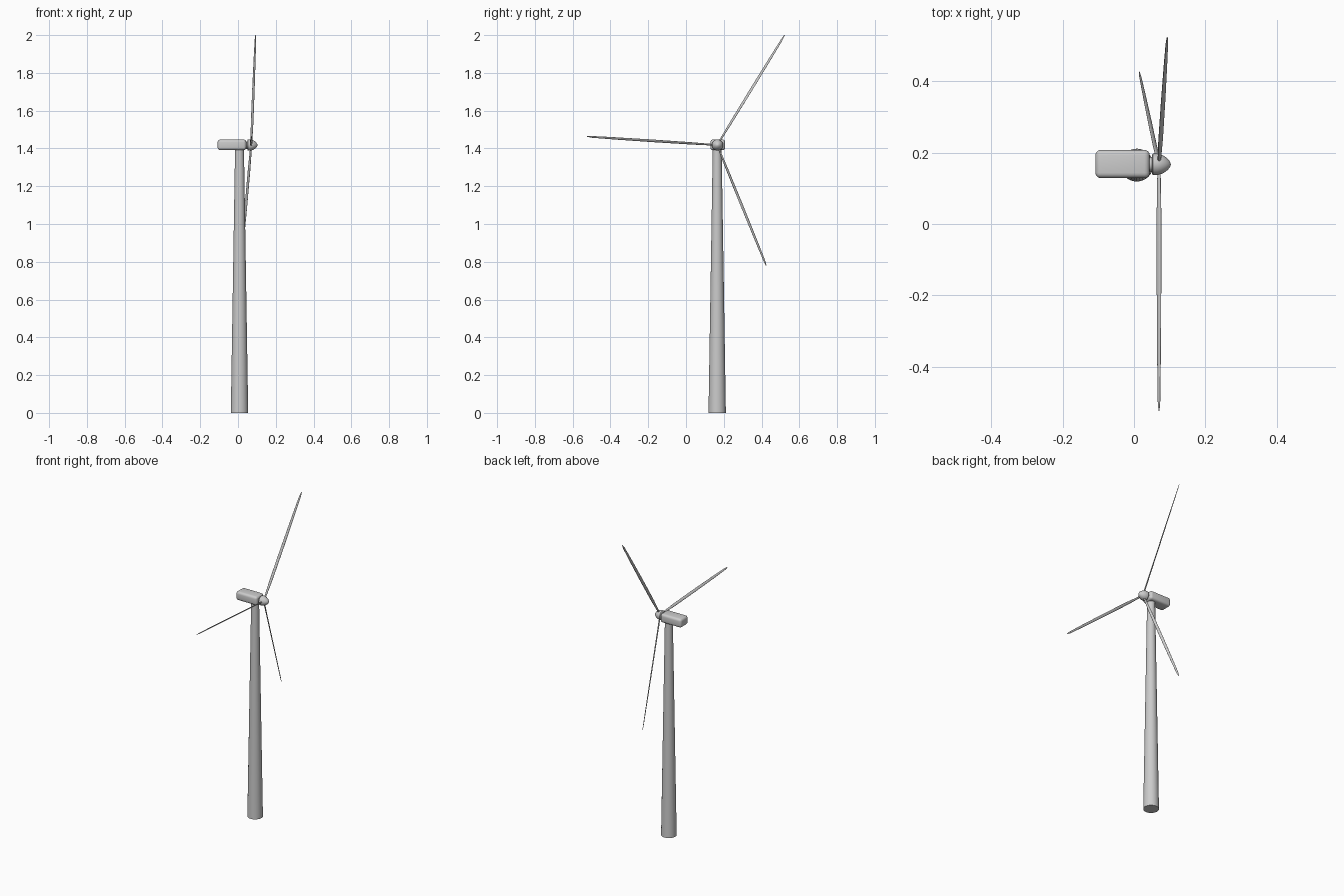
import bpy, bmesh, math
from mathutils import Vector, Matrix

if "Cube" in bpy.data.objects:
    bpy.data.objects.remove(bpy.data.objects["Cube"])

HUB = Vector((0.070, 0.165, 1.418))
TX, TY = 0.008, 0.165


def finish(name, bm, angle=40):
    bmesh.ops.recalc_face_normals(bm, faces=bm.faces)
    me = bpy.data.meshes.new(name)
    bm.to_mesh(me)
    bm.free()
    ob = bpy.data.objects.new(name, me)
    bpy.context.collection.objects.link(ob)
    bpy.context.view_layer.objects.active = ob
    ob.select_set(True)
    bpy.ops.object.shade_smooth_by_angle(angle=math.radians(angle))
    ob.select_set(False)
    return ob


def loft(name, sections, angle=40):
    """Skin a list of point rings and cap both ends."""
    bm = bmesh.new()
    rings = [[bm.verts.new(p) for p in s] for s in sections]
    n = len(rings[0])
    for a, b in zip(rings, rings[1:]):
        for i in range(n):
            j = (i + 1) % n
            bm.faces.new((a[i], a[j], b[j], b[i]))
    bm.faces.new(rings[0])
    bm.faces.new(rings[-1])
    return finish(name, bm, angle)


def ring(c, u, v, ru, rv, n=32):
    c, u, v = Vector(c), Vector(u), Vector(v)
    return [c + u * ru * math.cos(t) + v * rv * math.sin(t)
            for t in (2 * math.pi * i / n for i in range(n))]


X, Y, Z = Vector((1, 0, 0)), Vector((0, 1, 0)), Vector((0, 0, 1))

# Tapered tower
loft("tower", [ring((TX, TY, z), X, Y, r, r) for z, r in
               ((0, 0.046), (1.40, 0.0235))])

# Nacelle: rounded box
bm = bmesh.new()
bmesh.ops.create_cube(bm, size=1, matrix=Matrix.Translation((-0.032, 0.168, 1.419))
                      @ Matrix.Diagonal((0.152, 0.079, 0.057, 1)))
bmesh.ops.bevel(bm, geom=bm.edges[:], offset=0.015, segments=4, profile=0.5,
                affect='EDGES')
finish("nacelle", bm)

# Rotor shaft and bullet-shaped spinner
HY, HZ = 0.167, 1.418
loft("rotor_shaft", [ring((x, HY, HZ), Y, Z, 0.02, 0.02) for x in (0.03, 0.06)])
loft("spinner", [ring((x, HY, HZ), Y, Z, r, r) for x, r in
                 ((0.050, 0.026), (0.053, 0.030), (0.065, 0.030), (0.077, 0.027),
                  (0.088, 0.021), (0.096, 0.014), (0.101, 0.007), (0.103, 0.001))])

# Three slender blades: position along span, half chord, half thickness, pitch
STATIONS = ((0.0, 0.004, 0.004, 60), (0.06, 0.0055, 0.004, 55), (0.2, 0.0085, 0.003, 48),
            (0.5, 0.009, 0.003, 42), (0.8, 0.0075, 0.0025, 38), (0.96, 0.0055, 0.002, 36),
            (1.0, 0.002, 0.001, 36))
TIPS = ((0.093, 0.522, 2.0), (0.070, -0.524, 1.463), (0.015, 0.425, 0.78))
for k, tip in enumerate(TIPS):
    d = Vector(tip) - HUB
    side = d.cross(X).normalized()
    axial = side.cross(d).normalized()
    rings = []
    for t, c, h, pitch in STATIONS:
        a = math.radians(pitch)
        u = side * math.cos(a) + axial * math.sin(a)
        v = axial * math.cos(a) - side * math.sin(a)
        rings.append(ring(HUB + d * t, u, v, c, h, 16))
    loft(f"blade_{k + 1}", rings, 60)
